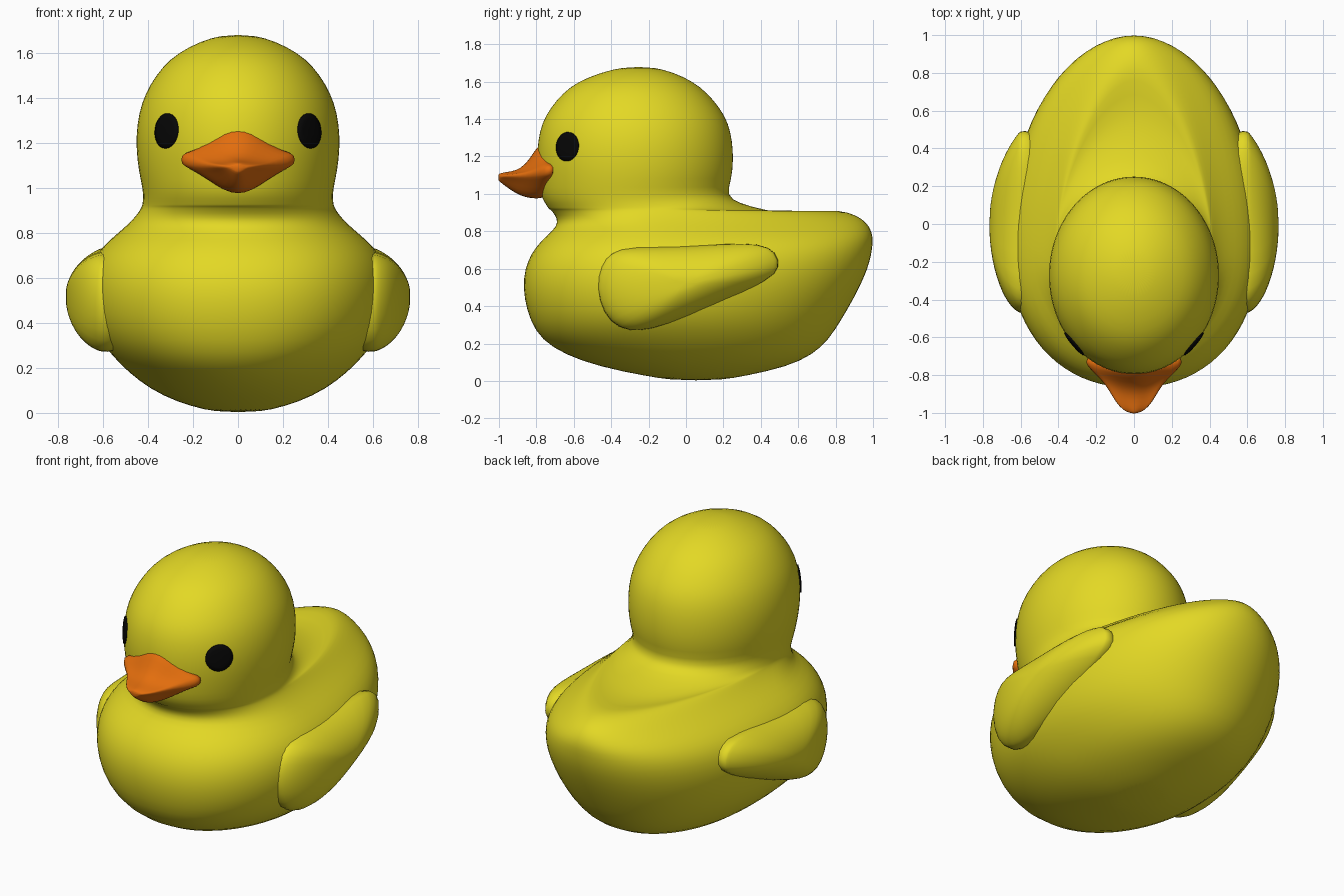
import bpy, bmesh, math
from mathutils import Vector
from mathutils.bvhtree import BVHTree

if "Cube" in bpy.data.objects:
    bpy.data.objects.remove(bpy.data.objects["Cube"])


def material(name, rgb):
    m = bpy.data.materials.new(name)
    m.diffuse_color = (*rgb, 1)
    m.use_nodes = True
    m.node_tree.nodes["Principled BSDF"].inputs["Base Color"].default_value = m.diffuse_color
    return m


yellow = material("yellow", (0.77, 0.69, 0.018))
orange = material("orange", (0.77, 0.155, 0.004))
black = material("black", (0.002, 0.002, 0.002))


def loft(name, rings, mat, subdiv=1):
    """Skin closed rings of equal length and cap both ends."""
    bm = bmesh.new()
    vs = [[bm.verts.new(p) for p in ring] for ring in rings]
    n = len(vs[0])
    for a, b in zip(vs, vs[1:]):
        for i in range(n):
            j = (i + 1) % n
            bm.faces.new((a[i], a[j], b[j], b[i]))
    bm.faces.new(vs[0][::-1])
    bm.faces.new(vs[-1])
    bmesh.ops.recalc_face_normals(bm, faces=bm.faces)
    for f in bm.faces:
        f.smooth = True
    me = bpy.data.meshes.new(name)
    bm.to_mesh(me)
    bm.free()
    me.materials.append(mat)
    ob = bpy.data.objects.new(name, me)
    bpy.context.collection.objects.link(ob)
    if subdiv:
        mod = ob.modifiers.new("smooth", 'SUBSURF')
        mod.levels = mod.render_levels = subdiv
    return ob


def spow(v, e):
    return math.copysign(abs(v) ** e, v)


def oval(z, front, back, hw, cy, front_power, back_power, dip, n=40):
    """Egg-shaped horizontal ring; dip lowers its rear middle."""
    ring = []
    for i in range(n):
        a = 2 * math.pi * i / n
        c, s = math.cos(a), math.sin(a)
        e = 2 / (back_power if s > 0 else front_power)
        length = back - cy if s > 0 else cy - front
        ring.append((hw * spow(c, e), cy + length * spow(s, e), z - dip * max(0, s) ** 2))
    return ring


# Body: sections (z, front y, back y, half width)
rings = []
for z, front, back, hw in [
    (.003, -.07, .18, .09), (.027, -.22, .32, .205), (.075, -.46, .54, .335),
    (.14, -.65, .68, .44), (.22, -.775, .765, .53), (.32, -.835, .83, .617),
    (.44, -.868, .9, .66), (.55, -.873, .955, .672), (.64, -.85, .988, .66),
    (.71, -.81, 1, .628), (.77, -.755, 1.005, .57), (.825, -.69, .987, .503),
    (.87, -.69, .945, .458), (.903, -.715, .87, .435), (.915, -.725, .78, .43),
    (.92, -.735, .6, .428), (.928, -.74, .42, .426), (.95, -.755, .285, .423),
]:
    cy = max(-.1, .05 - .47 * z) - .16 * min(1, max(0, (z - .75) / .2))
    dip = .035 if z == .92 else .015 if z == .928 else 0
    # the tail outline narrows towards the top of the back, then turns into the round neck
    back_power = 2.1 if z < .76 else 2.1 - 2.6 * (z - .76) if z < .918 else 1.85 if z < .94 else 2
    rings.append(oval(z, front, back, hw, cy, 2.2 if .2 < z < .8 else 2, back_power, dip))

# Head continues the same skin: (z, half width, half depth)
for z, hw, depth in [
    (.99, .423, .497), (1.08, .444, .518), (1.18, .454, .527), (1.28, .451, .522),
    (1.38, .429, .5), (1.46, .391, .454), (1.54, .335, .387), (1.6, .265, .309),
    (1.65, .168, .194), (1.679, .07, .075),
]:
    cy = -.281 if z < 1 else -.272 + .2 * max(0, z - 1.59)
    rings.append(oval(z, cy - depth, cy + depth, hw, cy, 2, 2, 0))
body = loft("body_and_head", rings, yellow)

# Wings: side outline (y, z) domed outwards, thinner to the rear
outline = [(-.48, .5), (-.455, .62), (-.4, .688), (-.3, .718), (0, .717), (.2, .732),
           (.4, .735), (.48, .69), (.503, .61), (.45, .54), (.15, .4),
           (-.12, .295), (-.25, .265), (-.36, .28), (-.44, .36)]
wing_mid = 0.52
for side, label in ((1, "left"), (-1, "right")):
    rings = [[(side * .45, y, z) for y, z in outline]]
    for s in (1.01, .985, .93, .83, .68, .5, .3, .12):
        ring = []
        for y, z in outline:
            x = .6 + .167 * max(0, 1 - s * s) ** (.6 + .5 * max(0, y))
            ring.append((side * x, y * s, wing_mid + (z - wing_mid) * s))
        rings.append(ring)
    loft(label + "_wing", rings, yellow)

# Beak: pinched diamond sections running forward (y, half width, top, bottom)
half = [(0, 1), (.24, .92), (.55, .45), (.85, .24), (1, .17),
        (1, -.14), (.85, -.25), (.55, -.55), (.24, -.92), (0, -1)]
template = half + [(-u, v) for u, v in half[-2:0:-1]]
rings = []
for y, hw, top, bot in [
    (-.73, .262, 1.285, .98), (-.785, .258, 1.27, .972), (-.815, .228, 1.225, .972),
    (-.86, .168, 1.155, .978), (-.91, .128, 1.125, 1), (-.96, .097, 1.117, 1.035),
    (-.99, .065, 1.112, 1.06), (-1.006, .03, 1.105, 1.072),
]:
    mid = 1.086 + .15 * hw
    rings.append([(u * hw, y + .18 * hw * u * u, mid + v * (top - mid if v > 0 else mid - bot))
                  for u, v in template])
loft("beak", rings, orange)

# Eyes: thin round patches laid on the head surface
bpy.context.view_layer.update()
tree = BVHTree.FromObject(body, bpy.context.evaluated_depsgraph_get())
for side, label in ((1, "left"), (-1, "right")):
    normal = Vector((side * .78, -.62, .08)).normalized()
    across = normal.cross(Vector((0, 0, 1))).normalized()
    up = across.cross(normal)
    centre = Vector((side * .322, -.638, 1.253))
    rings = []
    for r, lift in ((.078, -.001), (.078, .006), (.055, .008), (.03, .008), (.008, .008)):
        ring = []
        for i in range(32):
            a = 2 * math.pi * i / 32
            start = centre + normal * .3 + (across * math.cos(a) + up * math.sin(a)) * r
            hit = tree.ray_cast(start, -normal)[0]
            ring.append(hit + normal * lift)
        rings.append(ring)
    loft(label + "_eye", rings, black, 0)
